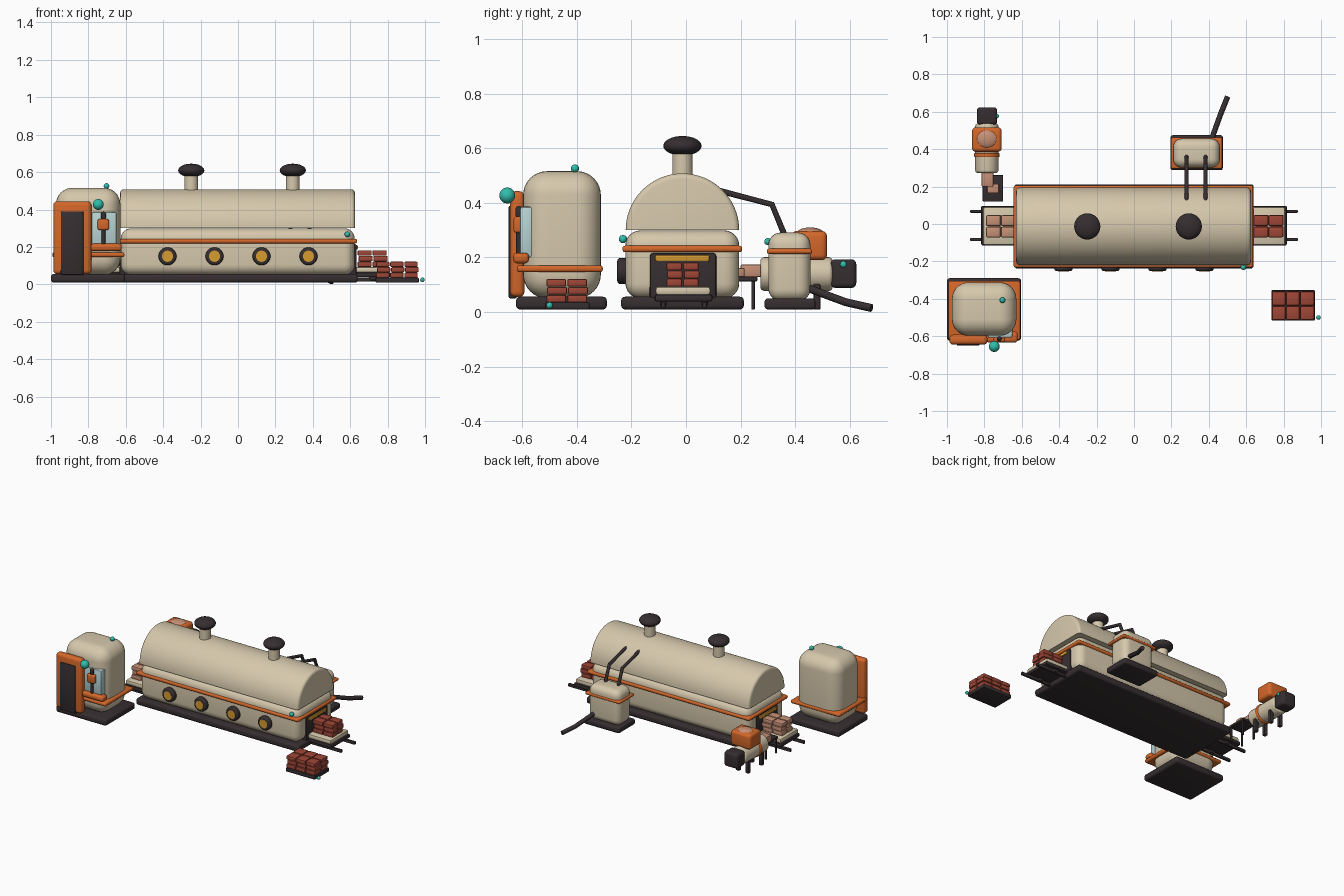
import bpy, bmesh, math
from mathutils import Vector, Matrix

if "Cube" in bpy.data.objects:
    bpy.data.objects.remove(bpy.data.objects["Cube"])


def lin(c):
    return c / 12.92 if c <= 0.04045 else ((c + 0.055) / 1.055) ** 2.4


def material(name, r, g, b):
    m = bpy.data.materials.new(name)
    m.diffuse_color = (lin(r / 255), lin(g / 255), lin(b / 255), 1)
    m.use_nodes = True
    m.node_tree.nodes["Principled BSDF"].inputs["Base Color"].default_value = m.diffuse_color
    return m


CREAM = material("cream", 214, 200, 172)
ORANGE = material("orange", 212, 103, 42)
DARK = material("charcoal", 54, 46, 48)
BRICK = material("brick red", 158, 70, 54)
CLAY = material("raw clay", 198, 144, 118)
AMBER = material("amber", 214, 156, 48)
TEAL = material("teal", 48, 190, 172)
GLASS = material("pale glass", 184, 212, 212)


def finish(name, bm, mat):
    bmesh.ops.recalc_face_normals(bm, faces=bm.faces[:])
    me = bpy.data.meshes.new(name)
    bm.to_mesh(me)
    bm.free()
    me.materials.append(mat)
    ob = bpy.data.objects.new(name, me)
    bpy.context.collection.objects.link(ob)
    return ob


def box(name, mat, x0, x1, y0, y1, z0, z1, r=0.006, seg=2):
    """Rounded box given by its limits."""
    bm = bmesh.new()
    size = Vector((x1 - x0, y1 - y0, z1 - z0))
    mid = Vector((x0 + x1, y0 + y1, z0 + z1)) / 2
    bmesh.ops.create_cube(bm, size=1, matrix=Matrix.Translation(mid) @ Matrix.Diagonal((*size, 1)))
    r = min(r, min(size) * 0.48)
    if r > 0:
        bmesh.ops.bevel(bm, geom=bm.edges[:], offset=r, segments=seg, profile=0.5, affect='EDGES')
    return finish(name, bm, mat)


def cyl(name, mat, loc, r, depth, axis='Z', bevel=0.0, seg=32):
    rot = {'Z': Matrix(), 'Y': Matrix.Rotation(math.pi / 2, 4, 'X'),
           'X': Matrix.Rotation(math.pi / 2, 4, 'Y')}[axis]
    bm = bmesh.new()
    bmesh.ops.create_cone(bm, cap_ends=True, segments=seg, radius1=r, radius2=r, depth=depth)
    if bevel:
        rims = [e for e in bm.edges if abs(e.verts[0].co.z - e.verts[1].co.z) < 1e-5]
        bmesh.ops.bevel(bm, geom=rims, offset=bevel, segments=4, profile=0.5, affect='EDGES')
    bm.transform(Matrix.Translation(loc) @ rot)
    return finish(name, bm, mat)


def ball(name, mat, loc, rx, ry=None, rz=None):
    bm = bmesh.new()
    bmesh.ops.create_uvsphere(bm, u_segments=32, v_segments=16, radius=1)
    bm.transform(Matrix.Translation(loc) @ Matrix.Diagonal((rx, ry or rx, rz or rx, 1)))
    return finish(name, bm, mat)


def tube(name, mat, pts, r):
    cu = bpy.data.curves.new(name, 'CURVE')
    cu.dimensions = '3D'
    cu.bevel_depth, cu.bevel_resolution, cu.use_fill_caps = r, 4, True
    sp = cu.splines.new('POLY')
    sp.points.add(len(pts) - 1)
    for p, q in zip(sp.points, pts):
        p.co = (*q, 1)
    tmp = bpy.data.objects.new(name + "_path", cu)
    me = bpy.data.meshes.new_from_object(tmp)
    bpy.data.objects.remove(tmp)
    bm = bmesh.new()
    bm.from_mesh(me)
    return finish(name, bm, mat)


def brick_stack(name, mat, x0, y0, z0, nx, ny, dx, dy, dz=0.030):
    """Three layers of loose bricks, the middle one slightly shifted."""
    for k in range(3):
        s = 0.005 if k == 1 else 0
        for i in range(nx):
            for j in range(ny):
                x, y, z = x0 + i * dx + s, y0 + j * dy + s * 0.6, z0 + k * dz
                box(f"{name}_{k}{i}{j}", mat, x, x + dx - 0.004, y, y + dy - 0.004, z, z + dz - 0.001, 0.006)


# Kiln: plinth, lower body, trim band
CY = -0.013
box("kiln_plinth", DARK, -0.64, 0.64, -0.238, 0.212, 0.009, 0.056, 0.015, 3)
box("kiln_body", CREAM, -0.627, 0.624, -0.222, 0.195, 0.05, 0.299, 0.055, 6)
box("kiln_trim_band", ORANGE, -0.643, 0.637, -0.233, 0.206, 0.219, 0.243, 0.01, 3)

# Kiln barrel roof: half-disc profile extruded along x
bm = bmesh.new()
R = 0.208
arc = [(CY + R * math.cos(math.pi * i / 40), 0.30 + R * math.sin(math.pi * i / 40)) for i in range(41)]
face = bm.faces.new([bm.verts.new((-0.63, y, z)) for y, z in arc])
ext = bmesh.ops.extrude_face_region(bm, geom=[face])
bmesh.ops.translate(bm, vec=(1.255, 0, 0), verts=[v for v in ext["geom"] if isinstance(v, bmesh.types.BMVert)])
rims = [e for e in bm.edges if abs(e.verts[0].co.x - e.verts[1].co.x) < 1e-5
        and max(v.co.z for v in e.verts) > 0.301]
bmesh.ops.bevel(bm, geom=rims, offset=0.02, segments=4, profile=0.5, affect='EDGES')
finish("kiln_barrel_roof", bm, CREAM)

# Chimneys
for i, x in enumerate((-0.25, 0.293)):
    cyl(f"chimney_pipe_{i}", CREAM, (x, CY, 0.54), 0.037, 0.12)
    ball(f"chimney_cap_{i}", DARK, (x, CY, 0.609), 0.07, 0.07, 0.036)

# Portholes along the front
for i in range(4):
    x = -0.377 + i * 0.2513
    cyl(f"porthole_ring_{i}", DARK, (x, -0.230, 0.15), 0.048, 0.044, 'Y', 0.012)
    cyl(f"porthole_glass_{i}", AMBER, (x, -0.2505, 0.15), 0.030, 0.006, 'Y')
ball("kiln_sensor", TEAL, (0.585, -0.231, 0.267), 0.015)

# Both kiln ends: doorway, glow strip, rails and loaded cart
for side, s, mat in (("exit", 1, BRICK), ("entry", -1, CLAY)):
    def sbox(name, m, xa, xb, *rest):
        return box(f"{side}_{name}", m, *sorted((s * xa, s * xb)), *rest)
    sbox("doorway", DARK, 0.56, 0.634, -0.133, 0.112, 0.02, 0.217, 0.012)
    sbox("glow_strip", AMBER, 0.62, 0.641, -0.113, 0.086, 0.186, 0.209, 0.006)
    sbox("cart_frame", DARK, 0.60, 0.817, -0.115, 0.097, 0.038, 0.064, 0.008)
    sbox("cart_deck", CREAM, 0.60, 0.808, -0.112, 0.090, 0.062, 0.093, 0.01)
    for j, y in enumerate((-0.083, 0.068)):
        sbox(f"rail_{j}", DARK, 0.60, 0.876, y - 0.008, y + 0.008, 0.014, 0.036, 0.004)
        sbox(f"cart_wheel_{j}", DARK, 0.70, 0.74, y - 0.012, y + 0.012, 0.02, 0.045, 0.008)
    brick_stack(f"{side}_brick", mat, 0.639 if s > 0 else -0.79, -0.072, 0.093, 2, 2, 0.08, 0.061)

# Control booth
box("booth_base", DARK, -1.0, -0.603, -0.623, -0.29, 0.009, 0.056, 0.015, 3)
box("booth_body", CREAM, -0.973, -0.629, -0.597, -0.312, 0.05, 0.516, 0.088, 8)
box("booth_band", ORANGE, -0.993, -0.608, -0.62, -0.305, 0.146, 0.171, 0.01, 3)
box("booth_door_frame", ORANGE, -0.987, -0.784, -0.645, -0.592, 0.055, 0.443, 0.02, 4)
box("booth_door", DARK, -0.948, -0.826, -0.650, -0.62, 0.05, 0.39, 0.006)
box("booth_window", GLASS, -0.782, -0.65, -0.608, -0.56, 0.20, 0.386, 0.008)
box("booth_counter", ORANGE, -0.79, -0.622, -0.634, -0.575, 0.178, 0.217, 0.015, 3)
tube("operator_post", DARK, [(-0.72, -0.612, 0.21), (-0.72, -0.612, 0.33)], 0.011)
box("operator_body", ORANGE, -0.75, -0.69, -0.632, -0.6, 0.29, 0.35, 0.01, 3)
box("operator_head", DARK, -0.733, -0.707, -0.625, -0.599, 0.345, 0.388, 0.01, 3)
ball("booth_lamp", TEAL, (-0.747, -0.655, 0.427), 0.029)
ball("booth_roof_light", TEAL, (-0.703, -0.407, 0.526), 0.015)

# Pallet of finished bricks
box("pallet", DARK, 0.735, 0.967, -0.517, -0.353, 0.009, 0.036, 0.006)
brick_stack("pallet_brick", BRICK, 0.738, -0.512, 0.035, 3, 2, 0.0755, 0.077, 0.029)
ball("pallet_marker", TEAL, (0.986, -0.5, 0.024), 0.012)

# Burner tank behind the kiln with feed pipes and supply hose
box("burner_base", DARK, 0.195, 0.475, 0.288, 0.475, 0.009, 0.05, 0.012, 3)
box("burner_tank", CREAM, 0.21, 0.458, 0.302, 0.456, 0.04, 0.291, 0.045, 6)
box("burner_band", ORANGE, 0.198, 0.472, 0.296, 0.462, 0.213, 0.232, 0.008, 3)
for i, x in enumerate((0.281, 0.383)):
    tube(f"feed_pipe_{i}", DARK, [(x, 0.12, 0.445), (x, 0.315, 0.394), (x, 0.362, 0.28)], 0.011)
tube("supply_hose", DARK, [(0.41, 0.44, 0.09), (0.462, 0.585, 0.036), (0.5, 0.68, 0.0145)], 0.0145)
ball("burner_light", TEAL, (0.383, 0.300, 0.258), 0.013)

# Clay extruder
EX = -0.787
cyl("extruder_barrel", CREAM, (EX, 0.405, 0.139), 0.062, 0.265, 'Y', 0.015)
cyl("extruder_ring", ORANGE, (EX, 0.368, 0.139), 0.068, 0.022, 'Y', 0.006)
box("extruder_hopper", ORANGE, -0.866, -0.708, 0.386, 0.517, 0.19, 0.297, 0.02, 4)
ball("hopper_clay", CLAY, (EX, 0.455, 0.288), 0.057, 0.05, 0.022)
box("extruder_motor", DARK, -0.84, -0.732, 0.53, 0.624, 0.088, 0.193, 0.018, 4)
ball("motor_light", TEAL, (-0.734, 0.577, 0.174), 0.012)
for i, (x, y) in enumerate(((a, b) for a in (-0.825, -0.75) for b in (0.33, 0.48))):
    box(f"extruder_foot_{i}", DARK, x - 0.013, x + 0.013, y - 0.013, y + 0.013, 0.009, 0.11, 0.005)
box("clay_column", CLAY, -0.815, -0.752, 0.2, 0.285, 0.128, 0.174, 0.006)

# Cutting table with cut clay blocks
box("table_top", DARK, -0.81, -0.7, 0.12, 0.262, 0.112, 0.13, 0.005)
for i, (x, y) in enumerate(((a, b) for a in (-0.8, -0.71) for b in (0.13, 0.246))):
    box(f"table_leg_{i}", DARK, x - 0.006, x + 0.006, y - 0.006, y + 0.006, 0.009, 0.115, 0.002)
box("cut_clay_block", CLAY, -0.785, -0.722, 0.165, 0.215, 0.128, 0.162, 0.006)

# Smooth shading that keeps hard edges
for ob in bpy.context.scene.objects:
    ob.select_set(True)
    bpy.context.view_layer.objects.active = ob
bpy.ops.object.shade_smooth_by_angle(angle=math.radians(35))
